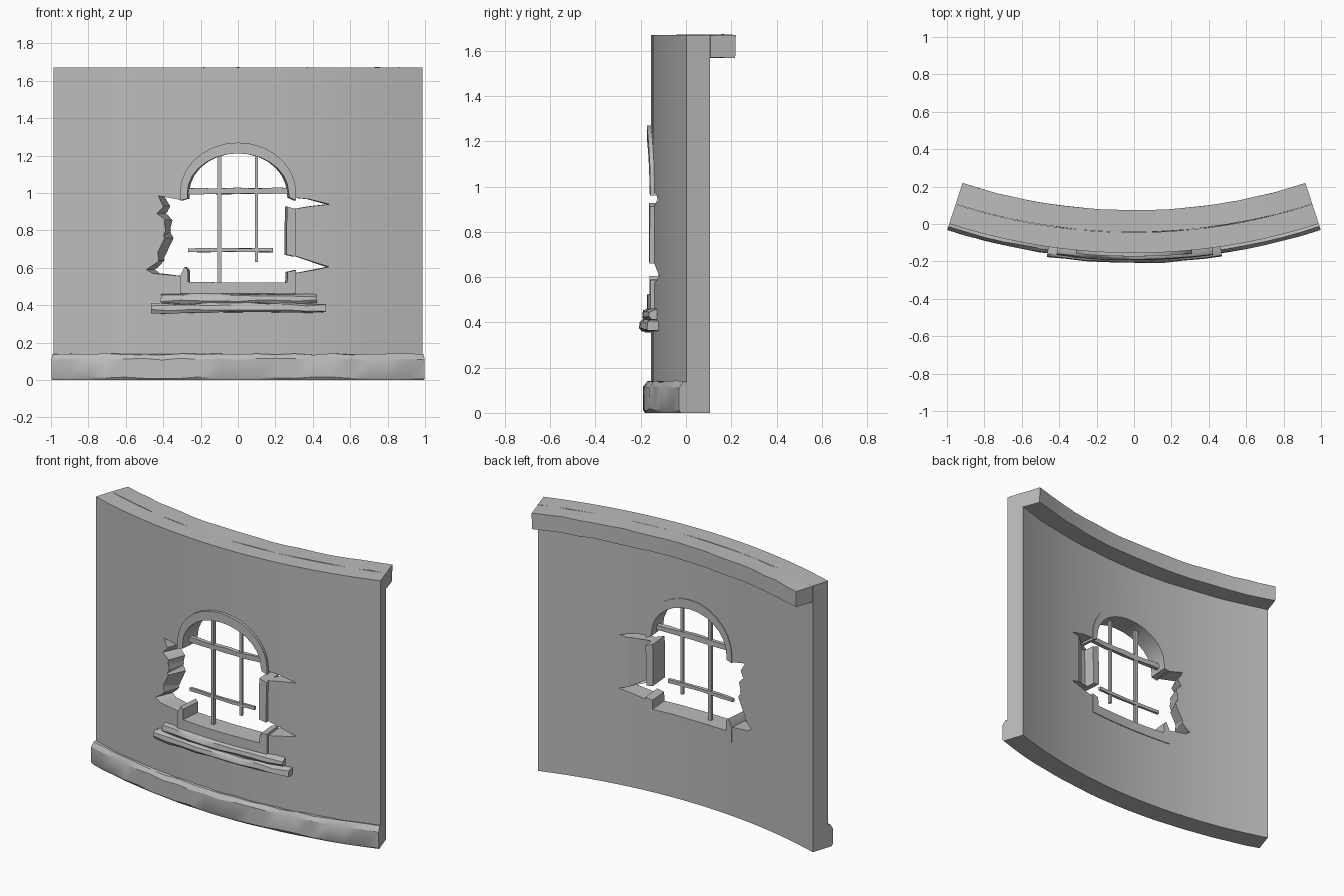
import bpy
import bmesh
import math
import random

random.seed(4)
R = 3.2            # radius of the wall's front face
HALF = 1.004       # half length along the arc
THICK = 0.11

cube = bpy.data.objects.get("Cube")
if cube:
    bpy.data.objects.remove(cube, do_unlink=True)

stone = bpy.data.materials.new("grey stone")
stone.use_nodes = True
stone.diffuse_color = (0.5, 0.5, 0.5, 1)
bsdf = stone.node_tree.nodes["Principled BSDF"]
bsdf.inputs["Base Color"].default_value = (0.5, 0.5, 0.5, 1)
bsdf.inputs["Roughness"].default_value = 0.8


def bend(s, d, z):
    """Place arc position s, depth d behind the front face, and height z."""
    a = s / R
    return ((R - d) * math.sin(a), R - 0.155 - (R - d) * math.cos(a), z)


def loft(name, rings):
    """Skin a row of equal closed rings of (s, d, z) and cap both ends."""
    bm = bmesh.new()
    rows = [[bm.verts.new(bend(*p)) for p in ring] for ring in rings]
    n = len(rows[0])
    for a, b in zip(rows, rows[1:]):
        for i in range(n):
            j = (i + 1) % n
            bm.faces.new((a[i], a[j], b[j], b[i]))
    bm.faces.new(rows[0])
    bm.faces.new(rows[-1])
    bmesh.ops.recalc_face_normals(bm, faces=bm.faces)
    mesh = bpy.data.meshes.new(name)
    bm.to_mesh(mesh)
    bm.free()
    obj = bpy.data.objects.new(name, mesh)
    bpy.context.collection.objects.link(obj)
    mesh.materials.append(stone)
    return obj


def sweep(name, section, s0, s1, n, wear=0.0):
    """Run a (d, z) section along the wall, with optional worn edges."""
    rings = []
    for k in range(n + 1):
        s = s0 + (s1 - s0) * k / n
        rings.append([(s, d + random.uniform(0, wear),
                       z + random.uniform(-wear, wear) * (z > 0))
                      for d, z in section])
    return loft(name, rings)


def strip(name, pairs, d0, d1):
    """Solid band between pairs of (s, z) points, from depth d0 to d1."""
    return loft(name, [[(p[0], d0, p[1]), (q[0], d0, q[1]),
                        (q[0], d1, q[1]), (p[0], d1, p[1])] for p, q in pairs])


def box(d0, d1, z0, z1):
    return [(d0, z0), (d0, z1), (d1, z1), (d1, z0)]


def arch(a, b, n):
    return [(a * math.cos(math.pi * i / n), 1.0 + b * math.sin(math.pi * i / n))
            for i in range(n + 1)]


def cut(target, cutter):
    bm = bmesh.new()
    bm.from_mesh(cutter.data)
    bmesh.ops.triangulate(bm, faces=bm.faces)
    bm.to_mesh(cutter.data)
    bm.free()
    mod = target.modifiers.new("cut", 'BOOLEAN')
    mod.operation = 'DIFFERENCE'
    mod.solver = 'EXACT'
    mod.object = cutter
    bpy.context.view_layer.objects.active = target
    bpy.ops.object.modifier_apply(modifier=mod.name)
    bpy.data.objects.remove(cutter, do_unlink=True)


# Curved wall
wall = sweep("wall", box(0, THICK, 0, 1.67), -HALF, HALF, 24)

# Broken opening: arch, ragged side, sill, and two cracks on the other side
left_break = [(-.30, .96), (-.40, .985), (-.365, .93), (-.385, .89), (-.35, .855),
              (-.365, .80), (-.34, .76), (-.37, .70), (-.40, .64), (-.45, .59),
              (-.42, .57), (-.30, .555)]
right_break = [(.30, .57), (.49, .605), (.38, .64), (.30, .665), (.30, .915),
               (.38, .928), (.49, .94), (.38, .968), (.30, .975)]
outline = arch(.295, .25, 14) + left_break + [(-.29, .49), (.29, .49)] + right_break
front_ring, back_ring = [], []
for s, z in outline:
    chip = random.uniform(.03, .08) if s < -.32 else 0
    front_ring.append((s - chip, -.06, z))
    back_ring.append((s, .16, z))
cut(wall, loft("hole_cutter", [front_ring, back_ring]))

# Hollow behind the cracked side
cut(wall, loft("hollow_cutter", [
    [(.29, .045, .67), (.33, .045, .67), (.33, .045, .91), (.29, .045, .91)],
    [(.29, .14, .62), (.48, .14, .60), (.48, .14, .95), (.29, .14, .96)]]))

# Top ledge on the back and worn footing on the front
sweep("top_ledge", box(THICK, .227, 1.57, 1.67), -HALF, HALF, 20, .003)
sweep("footing", [(-.028, 0), (-.037, .014), (-.037, .112), (-.018, .138),
                  (.005, .138), (.005, 0)], -HALF, HALF, 20, .005)

# Window surround
outer = [(.31, .96)] + arch(.31, .27, 14) + [(-.31, .96)]
inner = [(.275, .975)] + arch(.27, .212, 14) + [(-.27, .97)]
strip("arch_frame", list(zip(outer, inner)), -.018, .115)
tops = [(-.31, .555), (-.285, .605), (-.268, .59), (-.266, .525), (-.13, .523),
        (0, .522), (.13, .523), (.262, .522), (.264, .578), (.31, .588)]
strip("sill_frame", [((s, .462), (s, z)) for s, z in tops], -.018, .115)
strip("jamb_block", [((.258, .67), (.305, .66)), ((.258, .80), (.307, .80)),
                     ((.262, .928), (.31, .912))], -.02, .115)

# Two worn planks under the window
sweep("upper_plank", [(-.03, .41), (-.04, .425), (-.036, .45), (-.02, .46),
                      (.02, .46), (.02, .41)], -.41, .42, 8, .006)
sweep("lower_plank", [(-.045, .36), (-.057, .372), (-.052, .40), (-.04, .41),
                      (.02, .41), (.02, .36)], -.46, .465, 9, .006)

# Window bars
for name, s, w, z0 in (("left_bar", .10, .008, .63), ("right_bar", -.10, .010, .515)):
    strip(name, [((s - w, z0), (s + w, z0)), ((s - w, 1.21), (s + w, 1.21))],
          .04, .04 + 2 * w)
sweep("upper_cross_bar", box(.035, .06, .995, 1.027), -.275, .27, 8, .003)
sweep("lower_cross_bar", box(.042, .06, .685, .705), -.27, .19, 6, .002)

# Smooth the curved faces, keep the edges sharp
bpy.ops.object.select_all(action='DESELECT')
for obj in bpy.context.scene.objects:
    if obj.type == 'MESH':
        obj.select_set(True)
        bpy.context.view_layer.objects.active = obj
bpy.ops.object.shade_smooth_by_angle(angle=math.radians(30))
